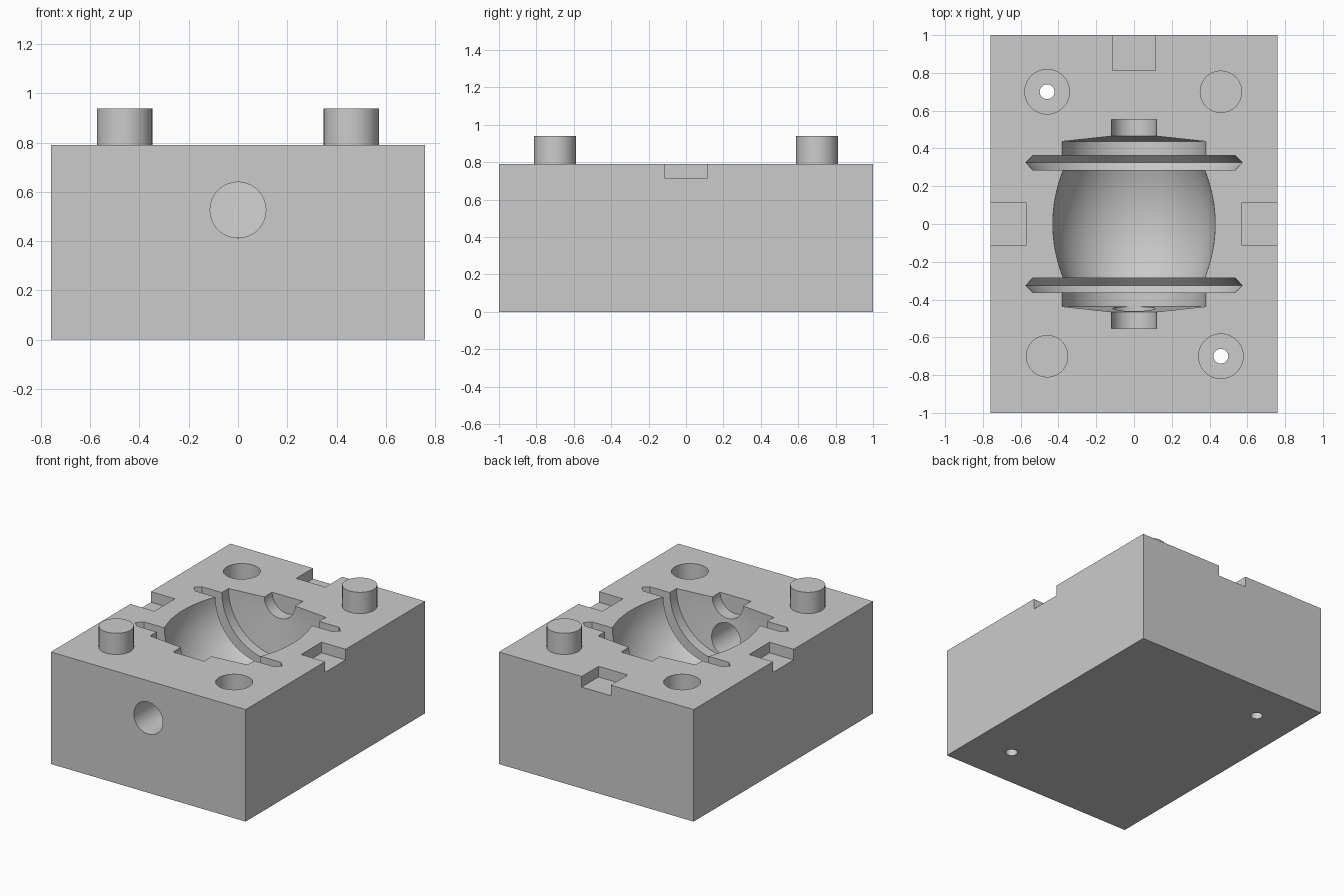
import bpy, bmesh, math
from mathutils import Matrix, Vector

if "Cube" in bpy.data.objects:
    bpy.data.objects.remove(bpy.data.objects["Cube"], do_unlink=True)

HALF_X, HALF_Y, TOP = 0.76, 1.0, 0.79

grey = bpy.data.materials.new("plain_grey")
grey.use_nodes = True
colour = (0.6, 0.6, 0.6, 1)
grey.diffuse_color = colour
grey.node_tree.nodes["Principled BSDF"].inputs["Base Color"].default_value = colour


def finish(name, bm):
    bmesh.ops.recalc_face_normals(bm, faces=bm.faces)
    mesh = bpy.data.meshes.new(name)
    bm.to_mesh(mesh)
    bm.free()
    mesh.materials.append(grey)
    obj = bpy.data.objects.new(name, mesh)
    bpy.context.collection.objects.link(obj)
    return obj


def box(name, low, high):
    bm = bmesh.new()
    low, high = Vector(low), Vector(high)
    bmesh.ops.create_cube(bm, size=1, matrix=Matrix.Translation((low + high) / 2)
                          @ Matrix.Diagonal((high - low).to_4d()))
    return finish(name, bm)


def lathe(name, profile, origin=(0, 0, 0), along_y=False, sides=64):
    """Closed solid of revolution from (distance along axis, radius) pairs."""
    bm = bmesh.new()
    rings = []
    for d, r in profile:
        ring = []
        for i in range(sides):
            a = math.tau * i / sides
            u, v = r * math.cos(a), r * math.sin(a)
            co = Vector((u, d, v) if along_y else (u, v, d))
            ring.append(bm.verts.new(co + Vector(origin)))
        rings.append(ring)
    for a, b in zip(rings, rings[1:]):
        for i in range(sides):
            j = (i + 1) % sides
            bm.faces.new((a[i], a[j], b[j], b[i]))
    bm.faces.new(rings[0])
    bm.faces.new(rings[-1])
    return finish(name, bm)


def smooth(obj):
    bpy.ops.object.select_all(action='DESELECT')
    obj.select_set(True)
    bpy.context.view_layer.objects.active = obj
    bpy.ops.object.shade_smooth_by_angle(angle=math.radians(20))


def cut(target, cutter):
    cutter.hide_render = True
    mod = target.modifiers.new("cut", 'BOOLEAN')
    mod.operation, mod.solver, mod.object = 'DIFFERENCE', 'EXACT', cutter
    bpy.context.view_layer.objects.active = target
    bpy.ops.object.modifier_apply(modifier=mod.name)
    bpy.data.objects.remove(cutter, do_unlink=True)


block = box("mould_block", (-HALF_X, -HALF_Y, 0), (HALF_X, HALF_Y, TOP))

# Cavity: barrel body, pointed flange, shoulder, shallow cone and stub at each end
steps = 16
barrel = []
for i in range(steps + 1):
    t = 2 * i / steps - 1
    barrel.append((0.285 * t, 0.43 - 0.055 * t * t))
end = [(0.285, 0.535), (0.325, 0.573), (0.363, 0.535), (0.363, 0.38),
       (0.437, 0.38), (0.465, 0.12), (0.552, 0.12)]
front = [(-d, r) for d, r in reversed(end)]
cut(block, lathe("cavity_cutter", front + barrel + end, (0, 0, TOP), True, 96))

# Pouring hole through the front wall
cut(block, lathe("pouring_hole_cutter", [(-1.1, 0.113), (-0.41, 0.113)],
                 (0, 0, 0.527), True))

# Pry notches on both sides and at the back
W, FLOOR, LENGTH = 0.114, 0.715, 0.188
for s in (-1, 1):
    inner, outer = s * (HALF_X - LENGTH), s * (HALF_X + 0.1)
    cut(block, box("side_notch_cutter", (min(inner, outer), -W, FLOOR),
                   (max(inner, outer), W, TOP + 0.1)))
cut(block, box("back_notch_cutter", (-W, HALF_Y - LENGTH, FLOOR),
               (W, HALF_Y + 0.1, TOP + 0.1)))

# Sockets with vent holes, and the locating pins on the other diagonal
for s, side in ((-1, "front"), (1, "back")):
    cut(block, lathe("socket_cutter",
                     [(-0.1, 0.039), (0.62, 0.039), (0.62, 0.118), (0.9, 0.118)],
                     (-s * 0.46, s * 0.7, 0)))
    pin = lathe(side + "_locating_pin", [(TOP, 0.112), (0.94, 0.112)],
                (s * 0.46, s * 0.7, 0))
    smooth(pin)

smooth(block)
